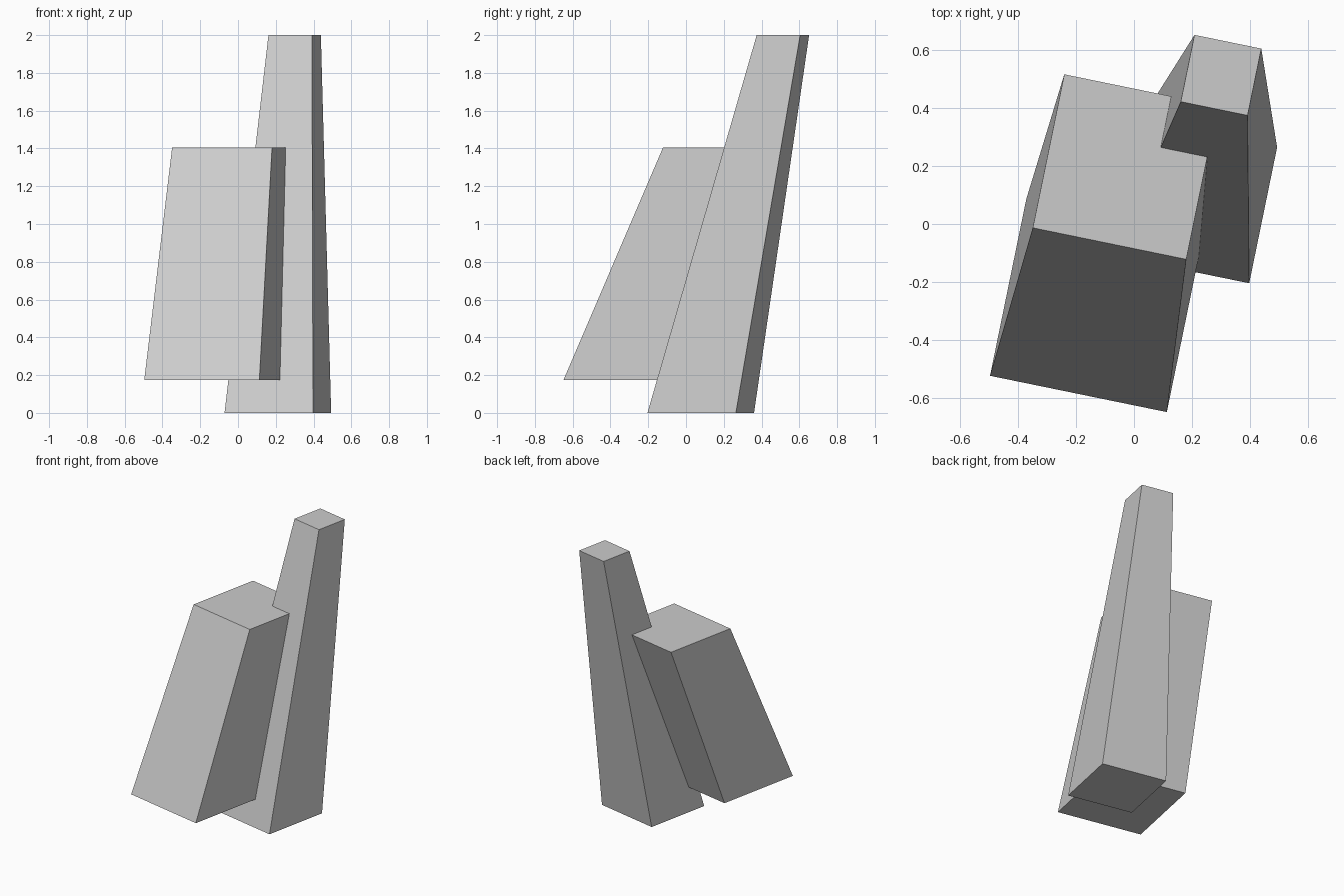
import bpy, bmesh
from math import radians
from mathutils import Matrix, Vector

if "Cube" in bpy.data.objects:
    bpy.data.objects.remove(bpy.data.objects["Cube"])

TURN = Matrix.Rotation(radians(-11.6), 3, 'Z')  # shared twist of both blocks


def leaning_block(name, low, low_size, high, high_size):
    """Square block tapering from one level square to another."""
    bm = bmesh.new()
    bmesh.ops.create_cube(bm, size=1)
    for v in bm.verts:
        centre, size = (high, high_size) if v.co.z > 0 else (low, low_size)
        v.co = TURN @ Vector((v.co.x * size, v.co.y * size, 0)) + Vector(centre)
    bmesh.ops.recalc_face_normals(bm, faces=bm.faces)
    mesh = bpy.data.meshes.new(name)
    bm.to_mesh(mesh)
    bm.free()
    obj = bpy.data.objects.new(name, mesh)
    bpy.context.collection.objects.link(obj)
    return obj


# Tall slim pillar standing on the ground
leaning_block("tall_pillar", (0.211, 0.078, 0), 0.478, (0.30, 0.513, 2), 0.235)

# Wide block raised off the ground, running into the pillar
leaning_block("wide_block", (-0.129, -0.281, 0.175), 0.622, (-0.03, 0.197, 1.405), 0.54)
